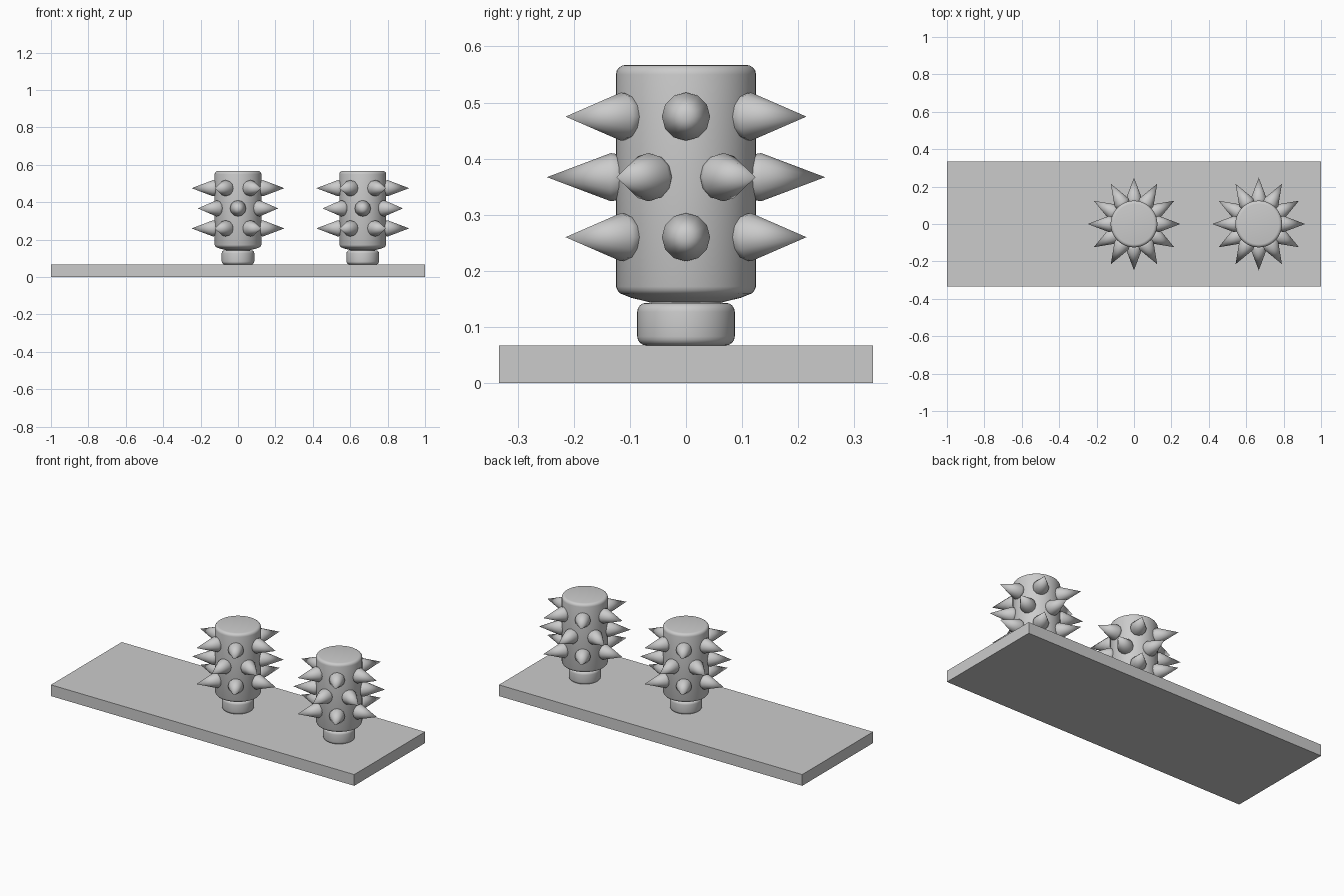
import bpy
import bmesh
import math
from mathutils import Matrix

cube = bpy.data.objects.get("Cube")
if cube:
    bpy.data.objects.remove(cube, do_unlink=True)

# Single flat grey
grey = bpy.data.materials.new("plain_grey")
grey.use_nodes = True
colour = (0.6, 0.6, 0.6, 1)
grey.diffuse_color = colour
grey.node_tree.nodes["Principled BSDF"].inputs["Base Color"].default_value = colour


def add_lathe(bm, profile, sides, matrix=Matrix()):
    """Revolve (radius, height) points about z; zero-radius ends close to a point."""
    rings = []
    for r, h in profile:
        count = sides if r > 0 else 1
        rings.append([bm.verts.new(matrix @ (Matrix.Rotation(math.tau * i / sides, 4, "Z")
                      @ Matrix.Translation((r, 0, h))).translation) for i in range(count)])
    for low, high in zip(rings, rings[1:]):
        for i in range(sides):
            j = (i + 1) % sides
            quad = [low[i % len(low)], low[j % len(low)],
                    high[j % len(high)], high[i % len(high)]]
            bm.faces.new(list(dict.fromkeys(quad)))
    if len(rings[0]) > 1:
        bm.faces.new(rings[0][::-1])
    if len(rings[-1]) > 1:
        bm.faces.new(rings[-1])


def finish(name, bm, location, smooth=True):
    bmesh.ops.recalc_face_normals(bm, faces=bm.faces)
    mesh = bpy.data.meshes.new(name)
    bm.to_mesh(mesh)
    bm.free()
    mesh.materials.append(grey)
    obj = bpy.data.objects.new(name, mesh)
    bpy.context.collection.objects.link(obj)
    obj.location = location
    if smooth:
        bpy.ops.object.select_all(action="DESELECT")
        obj.select_set(True)
        bpy.context.view_layer.objects.active = obj
        bpy.ops.object.shade_smooth_by_angle(angle=math.radians(40))
    return obj


def rounded(radius, z, bevel, up):
    """Quarter-round corner points, running upward in z."""
    points = []
    for k in range(5):
        a = math.pi / 2 * k / 4
        if up:
            points.append((radius - bevel + bevel * math.cos(a), z - bevel + bevel * math.sin(a)))
        else:
            points.append((radius - bevel + bevel * math.sin(a), z + bevel - bevel * math.cos(a)))
    return points


# Base board
bm = bmesh.new()
bmesh.ops.create_cube(bm, size=1, matrix=Matrix.Diagonal((2, 0.667, 0.067, 1)))
finish("base_board", bm, (0, 0, 0.0335), smooth=False)

foot_profile = rounded(0.087, 0.067, 0.016, False) + rounded(0.087, 0.143, 0.016, True)
body_profile = ([(0.065, 0.141), (0.065, 0.144), (0.098, 0.152), (0.118, 0.160), (0.122, 0.165),
                 (0.125, 0.172)] + rounded(0.125, 0.567, 0.017, True))
spike_profile = [(0.036, 0.112), (0.041, 0.122), (0.043, 0.134), (0, 0.248)]
spike_rows = [("lower", 0.26, 0), ("middle", 0.367, 30), ("upper", 0.475, 0)]

# Two spiked rollers, each on a rounded foot
for side, x in (("middle", 0), ("left", 0.667)):
    for part, profile in (("foot", foot_profile), ("body", body_profile)):
        bm = bmesh.new()
        add_lathe(bm, profile, 48)
        finish(f"{side}_roller_{part}", bm, (x, 0, 0))
    # Staggered rings of six outward spikes
    for row, z, offset in spike_rows:
        bm = bmesh.new()
        for n in range(6):
            turn = Matrix.Rotation(math.radians(offset + 60 * n), 4, "Z")
            add_lathe(bm, spike_profile, 12, turn @ Matrix.Rotation(math.pi / 2, 4, "Y"))
        finish(f"{side}_roller_{row}_spikes", bm, (x, 0, z))
